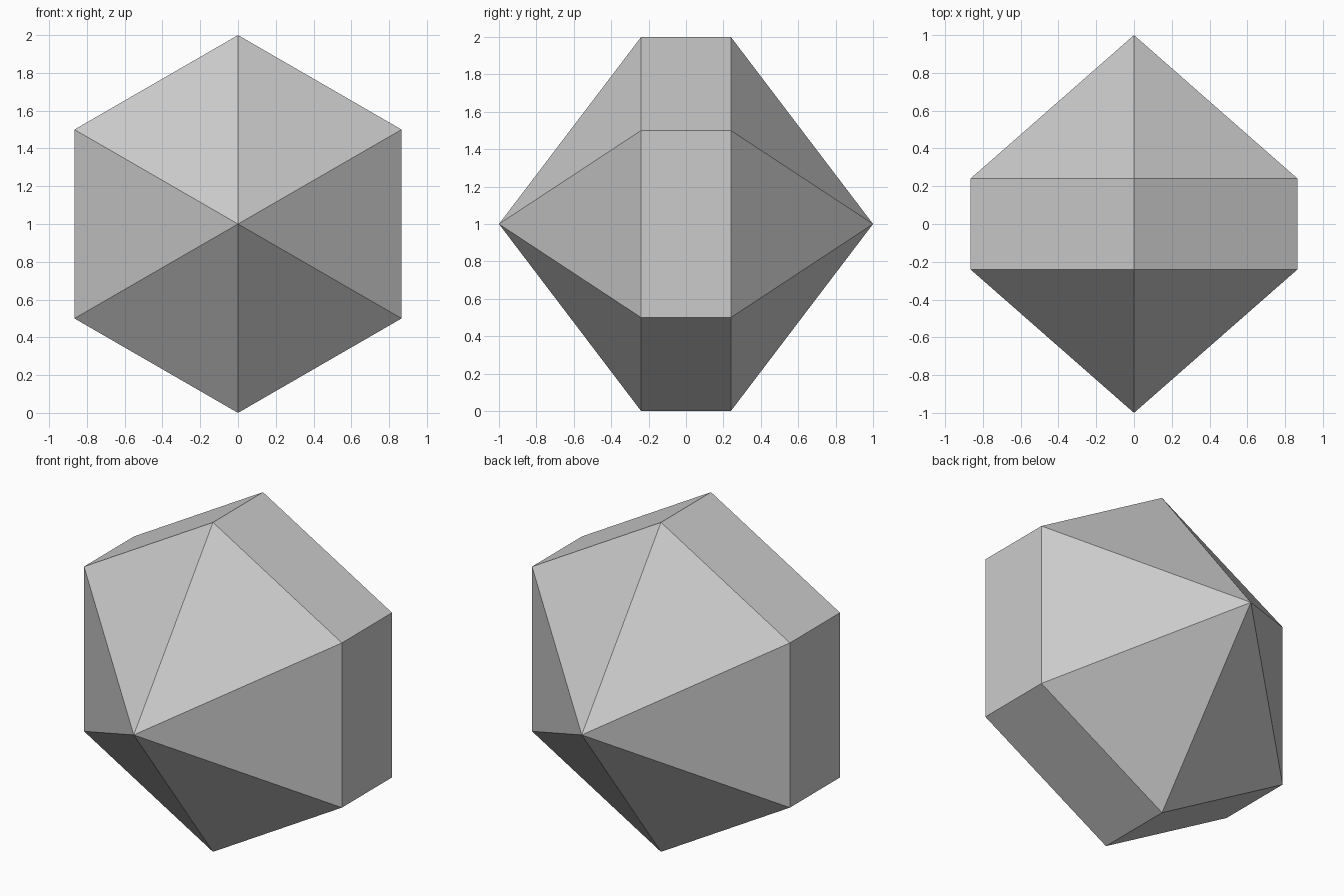
import bpy
import bmesh
from math import sin, cos, pi

cube = bpy.data.objects.get("Cube")
if cube:
    bpy.data.objects.remove(cube, do_unlink=True)

SIDES = 6
RADIUS = 1.0
HALF_BELT = 0.24   # half depth of the straight band
HALF_DEPTH = 1.0   # distance from the centre to each tip
CENTRE_Z = 1.0

# Plain grey material
grey = bpy.data.materials.new("light grey")
grey.use_nodes = True
colour = (0.6, 0.6, 0.6, 1.0)
grey.diffuse_color = colour
grey.node_tree.nodes["Principled BSDF"].inputs["Base Color"].default_value = colour

bm = bmesh.new()


def ring(y):
    """Hexagon standing on a corner, facing along y."""
    angles = [2 * pi * i / SIDES for i in range(SIDES)]
    return [bm.verts.new((RADIUS * sin(a), y, CENTRE_Z + RADIUS * cos(a))) for a in angles]


# Two hexagonal rings and the two tips
front, back = ring(-HALF_BELT), ring(HALF_BELT)
front_tip = bm.verts.new((0, -HALF_DEPTH, CENTRE_Z))
back_tip = bm.verts.new((0, HALF_DEPTH, CENTRE_Z))

# Straight band with a pyramid on each end
for i in range(SIDES):
    j = (i + 1) % SIDES
    bm.faces.new((front[i], front[j], back[j], back[i]))
    bm.faces.new((front_tip, front[j], front[i]))
    bm.faces.new((back_tip, back[i], back[j]))

bmesh.ops.recalc_face_normals(bm, faces=bm.faces)
mesh = bpy.data.meshes.new("hexagonal_crystal")
bm.to_mesh(mesh)
bm.free()
mesh.materials.append(grey)
crystal = bpy.data.objects.new("hexagonal_crystal", mesh)
bpy.context.collection.objects.link(crystal)
